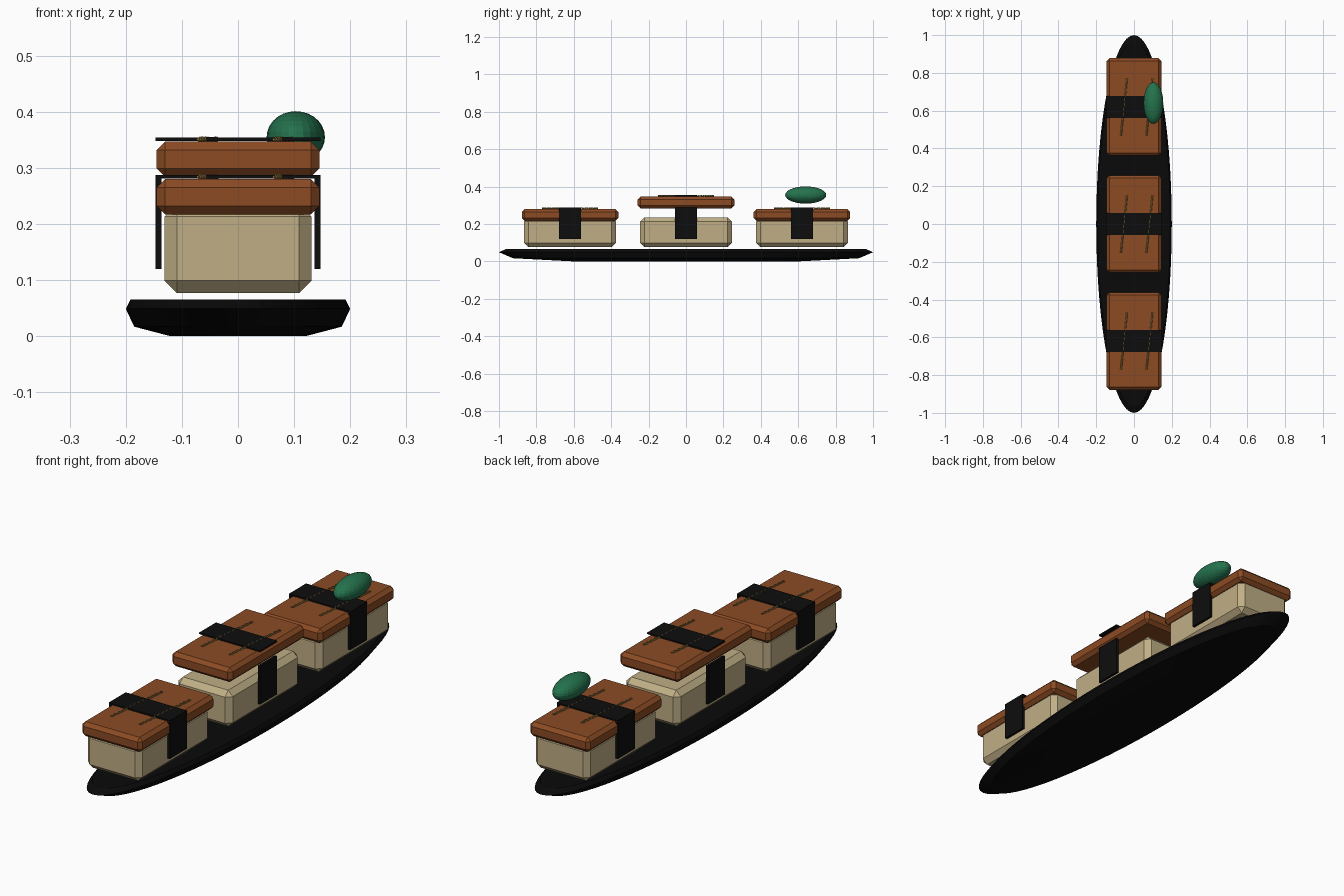
import bpy, bmesh, math
from mathutils import Vector, Matrix

if "Cube" in bpy.data.objects:
    bpy.data.objects.remove(bpy.data.objects["Cube"], do_unlink=True)


def material(name, rgb):
    m = bpy.data.materials.new(name)
    m.use_nodes = True
    m.diffuse_color = (*rgb, 1)
    m.node_tree.nodes["Principled BSDF"].inputs["Base Color"].default_value = (*rgb, 1)
    return m


BOARD = material("board black", (0.003, 0.003, 0.003))
SEAWEED = material("seaweed black", (0.004, 0.004, 0.004))
RICE = material("rice cream", (0.53, 0.43, 0.24))
FISH = material("fish orange brown", (0.26, 0.07, 0.017))
GREEN = material("paste green", (0.018, 0.17, 0.075))
STRAW = material("straw tan", (0.28, 0.18, 0.045))


def finish(bm, name, mat):
    bmesh.ops.recalc_face_normals(bm, faces=bm.faces)
    mesh = bpy.data.meshes.new(name)
    bm.to_mesh(mesh)
    bm.free()
    mesh.materials.append(mat)
    obj = bpy.data.objects.new(name, mesh)
    bpy.context.collection.objects.link(obj)
    return obj


def box(name, mat, center, size, chamfer=0):
    bm = bmesh.new()
    bmesh.ops.create_cube(bm, size=1)
    bmesh.ops.scale(bm, vec=size, verts=bm.verts)
    if chamfer:
        bmesh.ops.bevel(bm, geom=bm.edges[:], offset=chamfer, segments=1,
                        affect='EDGES', profile=0.5)
    bmesh.ops.translate(bm, vec=center, verts=bm.verts)
    return finish(bm, name, mat)


# Boat-shaped board: stacked ellipses (half width, half length, height)
def board():
    bm = bmesh.new()
    sides = 64
    rings = []
    for rx, ry, z in [(0.12, 0.6, 0), (0.185, 0.925, 0.017),
                      (0.2, 1.0, 0.049), (0.192, 0.965, 0.065)]:
        rings.append([bm.verts.new((rx * math.cos(a), ry * math.sin(a), z))
                      for a in (2 * math.pi * i / sides for i in range(sides))])
    for low, high in zip(rings, rings[1:]):
        for i in range(sides):
            j = (i + 1) % sides
            bm.faces.new((low[i], low[j], high[j], high[i]))
    bm.faces.new(rings[0])
    bm.faces.new(rings[-1])
    finish(bm, "board", BOARD)


# Thin garnish made of two twisted strands
def garnish(name, start, end):
    curve = bpy.data.curves.new(name, 'CURVE')
    curve.dimensions = '3D'
    curve.bevel_depth = 0.0026
    curve.bevel_resolution = 0
    curve.use_fill_caps = True
    steps = 48
    for phase in (0, math.pi):
        line = curve.splines.new('POLY')
        line.points.add(steps)
        for i, point in enumerate(line.points):
            t = i / steps
            a = phase + t * 12 * math.pi
            p = start.lerp(end, t) + Vector((math.cos(a), 0, math.sin(a))) * 0.0025
            point.co = (*p, 1)
    curve.materials.append(STRAW)
    bpy.context.collection.objects.link(bpy.data.objects.new(name, curve))


# One piece: rice, fish slice, seaweed band and two garnishes
def piece(label, y, lift):
    box(label + "_rice", RICE, (0, y, 0.156), (0.262, 0.49, 0.158), 0.022)
    box(label + "_fish", FISH, (0, y, 0.2485 + lift), (0.29, 0.516, 0.063), 0.015)
    top = 0.284 + lift
    box(label + "_band_top", SEAWEED, (0, y, top), (0.294, 0.116, 0.006))
    for side, sx in (("left", 1), ("right", -1)):
        box(f"{label}_band_{side}", SEAWEED, (sx * 0.1415, y, 0.2035),
            (0.011, 0.116, 0.167))
    for side, x in (("left", 0.082), ("right", -0.053)):
        garnish(f"{label}_garnish_{side}", Vector((x - 0.016, y - 0.15, top)),
                Vector((x + 0.016, y + 0.15, top)))


board()
piece("front", -0.62, 0)
piece("middle", 0, 0.067)
piece("back", 0.62, 0)

# Ball of green paste
bm = bmesh.new()
bmesh.ops.create_uvsphere(bm, u_segments=24, v_segments=14, radius=1)
bmesh.ops.scale(bm, vec=(0.052, 0.11, 0.046), verts=bm.verts)
bmesh.ops.translate(bm, vec=(0.103, 0.64, 0.355), verts=bm.verts)
finish(bm, "green_paste", GREEN)
